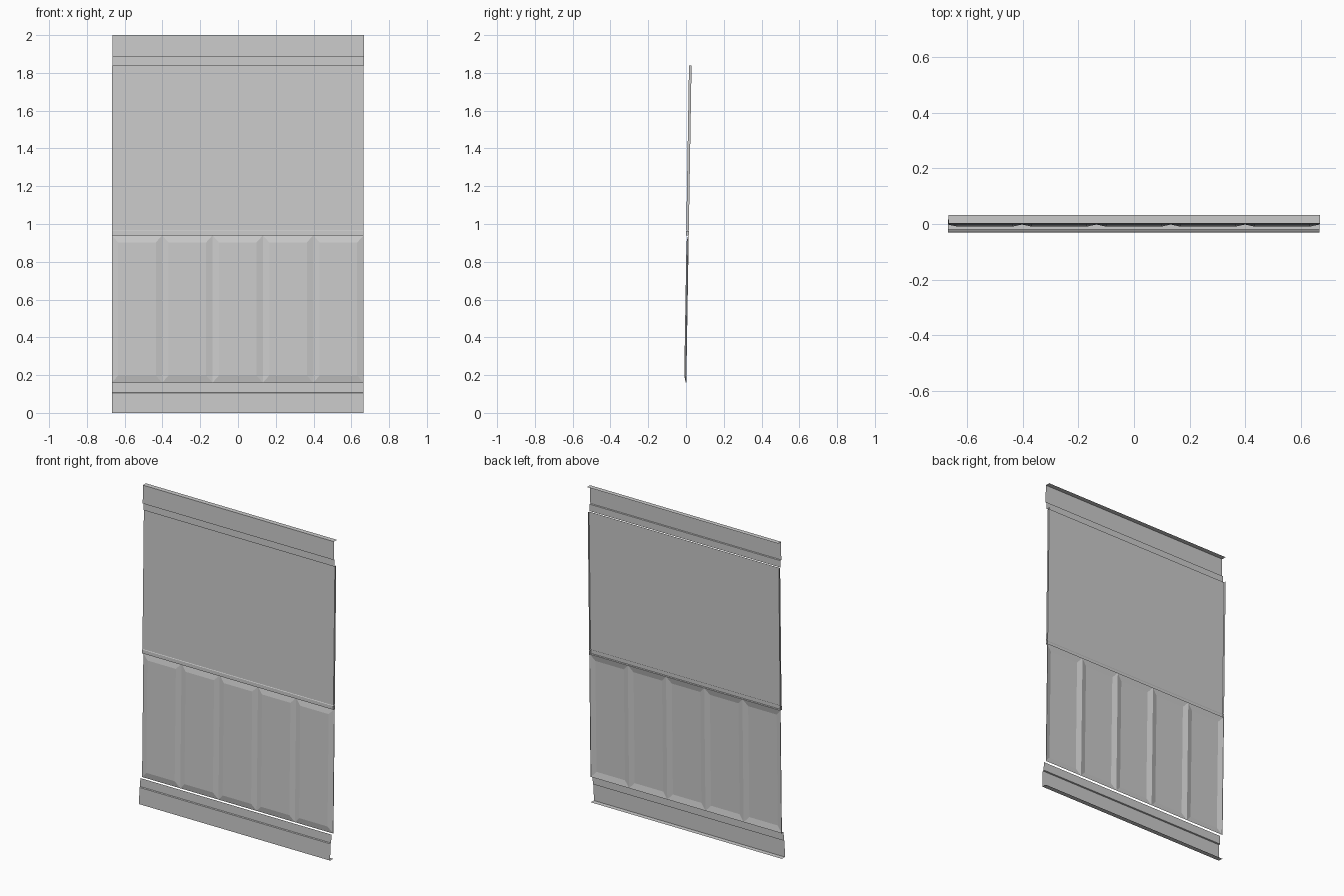
import bpy, bmesh

if "Cube" in bpy.data.objects:
    bpy.data.objects.remove(bpy.data.objects["Cube"])

TILT = 0.0165                  # the wall leans back slightly
X0, X1 = -0.668, 0.665         # sheet side edges
BACK = 0.0155                  # depth of the folded side returns
FACE, GROOVE, UPPER = 0.004, 0.012, 0.002
BAYS = 5
BEVEL = 0.034


def build(name, quads):
    """Make a flat-shaded open sheet from a list of quads, leaned back."""
    bm = bmesh.new()
    for quad in quads:
        bm.faces.new([bm.verts.new((x, y + TILT * (z - 1), z)) for x, y, z in quad])
    bmesh.ops.remove_doubles(bm, verts=bm.verts, dist=0.0003)
    mesh = bpy.data.meshes.new(name)
    bm.to_mesh(mesh)
    bm.free()
    obj = bpy.data.objects.new(name, mesh)
    bpy.context.collection.objects.link(obj)
    return obj


def sweep(profile, xa, xb):
    """Extrude a (y, z) profile, listed bottom to top, along x."""
    return [[(xa, ya, za), (xb, ya, za), (xb, yb, zb), (xa, yb, zb)]
            for (ya, za), (yb, zb) in zip(profile, profile[1:])]


def raised_bay(xa, xb, za, zb):
    """Pillow panel: raised flat centre with four sloping borders."""
    outer = [(xa, GROOVE, za), (xb, GROOVE, za), (xb, GROOVE, zb), (xa, GROOVE, zb)]
    b = BEVEL
    inner = [(xa + b, FACE, za + b + 0.004), (xb - b, FACE, za + b + 0.004),
             (xb - b, FACE, zb - b - 0.004), (xa + b, FACE, zb - b - 0.004)]
    quads = [inner]
    for i in range(4):
        j = (i + 1) % 4
        quads.append([outer[i], outer[j], inner[j], inner[i]])
    return quads


def side_returns(profile):
    """Folded edges on both sides, from the face to the back."""
    quads = []
    for (ya, za), (yb, zb) in zip(profile, profile[1:]):
        if zb - za > 0.005:
            quads.append([(X0, ya, za), (X0, yb, zb), (X0, BACK, zb), (X0, BACK, za)])
            quads.append([(X1, ya, za), (X1, BACK, za), (X1, BACK, zb), (X1, yb, zb)])
    return quads


# lower sheet with five raised bays
width = (X1 - X0) / BAYS
quads = []
for i in range(BAYS):
    quads += raised_bay(X0 + i * width, X0 + (i + 1) * width, 0.16, 0.94)
quads += side_returns([(GROOVE, 0.16), (GROOVE, 0.94)])
build("lower_bay_panel", quads)

# upper plain sheet with a small rail along its foot
profile = [(GROOVE, 0.94), (0.0, 0.94), (0.0, 0.963), (UPPER, 0.966), (UPPER, 1.84)]
build("upper_panel", sweep(profile, X0, X1) + side_returns(profile))

# stepped trims: the top one is the bottom one turned upside down
trim = [(BACK, 0.0), (-0.0145, 0.0), (-0.0145, 0.105), (-0.006, 0.107), (-0.006, 0.16)]
build("bottom_trim", sweep(trim, X0, X1))
top = [(y, 2 - z if z < 0.1 else 1.99 + 0.01 * (z - 0.105) / 0.055 - z)
       for y, z in reversed(trim)]
build("top_trim", sweep(top, -X1, -X0))
